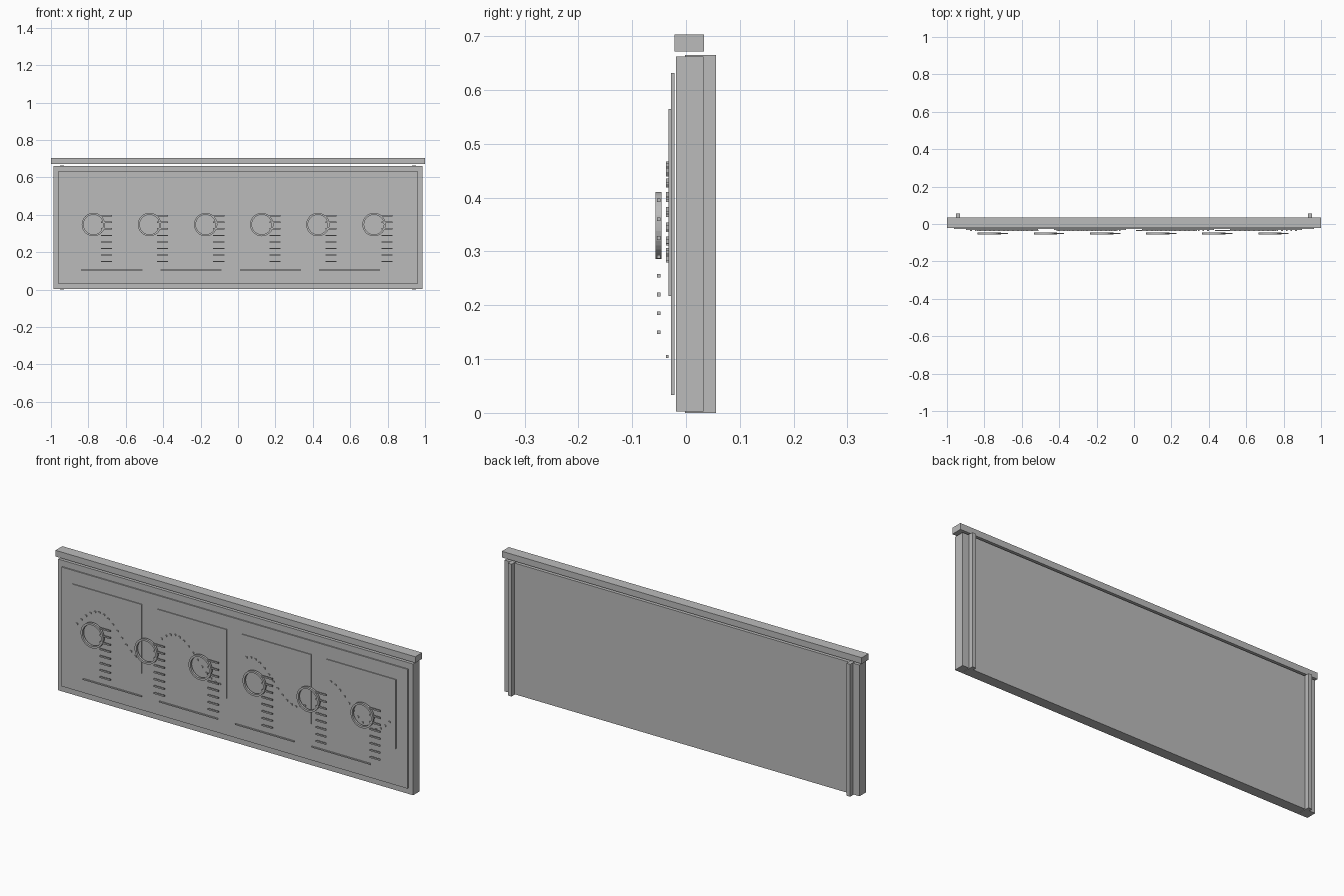
import bpy, bmesh, math
from mathutils import Matrix, Vector

if "Cube" in bpy.data.objects:
    bpy.data.objects.remove(bpy.data.objects["Cube"], do_unlink=True)

# Single neutral finish
grey = bpy.data.materials.new("neutral_grey")
grey.use_nodes = True
grey.diffuse_color = (0.5, 0.5, 0.5, 1)
grey.node_tree.nodes["Principled BSDF"].inputs["Base Color"].default_value = (0.5, 0.5, 0.5, 1)


def finish(bm, name):
    bmesh.ops.recalc_face_normals(bm, faces=bm.faces)
    mesh = bpy.data.meshes.new(name)
    bm.to_mesh(mesh)
    bm.free()
    mesh.materials.append(grey)
    obj = bpy.data.objects.new(name, mesh)
    bpy.context.collection.objects.link(obj)
    return obj


def box(name, x, y, z):
    """Box given by its (min, max) range on each axis."""
    bm = bmesh.new()
    centre = Vector([sum(r) / 2 for r in (x, y, z)])
    size = [r[1] - r[0] for r in (x, y, z)]
    bmesh.ops.create_cube(bm, size=1, matrix=Matrix.Translation(centre) @ Matrix.Diagonal((*size, 1)))
    return finish(bm, name)


def span(centre, width):
    return (centre - width / 2, centre + width / 2)


def ring(name, x, y, z, outer, inner):
    """Flat-faced ring around the y axis, spun from a rectangle."""
    bm = bmesh.new()
    corners = [(outer, y[0]), (outer, y[1]), (inner, y[1]), (inner, y[0])]
    face = bm.faces.new([bm.verts.new((x + r, d, z)) for r, d in corners])
    bmesh.ops.spin(bm, geom=[face] + face.edges[:] + face.verts[:], cent=(x, 0, z),
                   axis=(0, 1, 0), angle=math.tau, steps=40, use_merge=True)
    bmesh.ops.remove_doubles(bm, verts=bm.verts, dist=0.0001)
    # Drop the starting section left inside the tube
    inside = [f for f in bm.faces
              if all(abs(v.co.z - z) < 0.0001 and v.co.x > x for v in f.verts)]
    bmesh.ops.delete(bm, geom=inside, context='FACES_ONLY')
    obj = finish(bm, name)
    for o in bpy.context.selected_objects:
        o.select_set(False)
    obj.select_set(True)
    bpy.context.view_layer.objects.active = obj
    bpy.ops.object.shade_smooth_by_angle()


# Main board, cap rail and raised face
box("main_board", (-0.987, 0.987), (-0.019, 0.0325), (0.003, 0.662))
box("top_rail", (-1, 1), (-0.021, 0.0335), (0.672, 0.703))
box("face_panel", (-0.962, 0.962), (-0.028, -0.0215), (0.033, 0.632))

# Rear posts
for side, x in (("left", 0.941), ("right", -0.941)):
    box(side + "_rear_post", span(x, 0.021), (-0.002, 0.0555), (0, 0.665))

# Chart cards, each with a row of dots along a shifted wave
marker_y = (-0.037, -0.0325)
for i in range(4):
    cx = (i - 1.5) * 0.471
    box(f"chart_card_{i}", span(cx, 0.386), (-0.0325, -0.028), (0.217, 0.565))
    for j in range(14):
        z = 0.373 + 0.09 * math.sin(0.6 * i + 0.32 * j)
        box(f"chart_dot_{i}_{j}", span(cx - 0.165 + 0.025 * j, 0.009), marker_y, span(z, 0.008))

# Caption strips below the cards
for i in range(4):
    box(f"caption_strip_{i}", span(-0.675 + 0.424 * i, 0.327), marker_y, span(0.105, 0.006))

# Dial rings with a ladder of bars beside each
for i in range(6):
    x = -0.773 + 0.3 * i
    ring(f"dial_ring_{i}", x, (-0.0565, -0.0455), 0.348, 0.0625, 0.0525)
    for j in range(8):
        box(f"ladder_bar_{i}_{j}", span(x + 0.07, 0.059), (-0.054, -0.0475),
            span(0.395 - 0.035 * j, 0.007))
